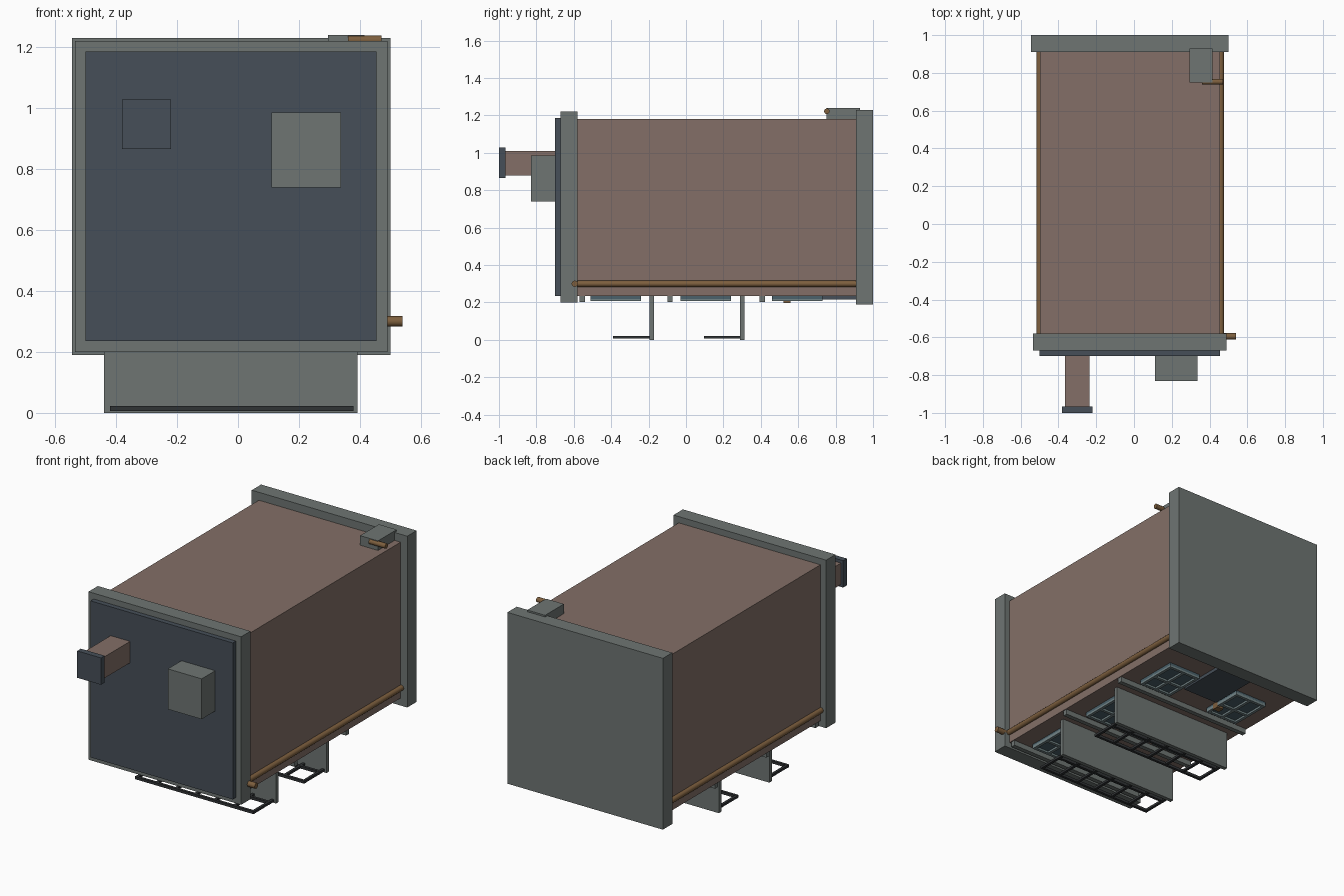
import bpy
import bmesh
from math import pi
from mathutils import Matrix, Vector

old = bpy.data.objects.get("Cube")
if old:
    bpy.data.objects.remove(old, do_unlink=True)


def material(name, r, g, b):
    m = bpy.data.materials.new(name)
    m.use_nodes = True
    m.diffuse_color = (r, g, b, 1)
    m.node_tree.nodes["Principled BSDF"].inputs["Base Color"].default_value = (r, g, b, 1)
    return m


stone = material("grey stone", .156, .178, .171)
brick = material("brown brick", .227, .159, .136)
slate = material("dark slate", .061, .078, .098)
copper = material("copper pipe", .205, .114, .048)
iron = material("black iron", .03, .033, .036)
glass = material("teal glass", .07, .12, .145)
trim = material("window trim", .17, .23, .24)


def finish(name, bm, mat):
    mesh = bpy.data.meshes.new(name)
    bm.to_mesh(mesh)
    bm.free()
    mesh.materials.append(mat)
    obj = bpy.data.objects.new(name, mesh)
    bpy.context.collection.objects.link(obj)
    return obj


def add_box(bm, x, y, z):
    """Add a box to bm from its (low, high) range on each axis."""
    ranges = (x, y, z)
    centre = Vector([(a + b) / 2 for a, b in ranges])
    size = Vector([b - a for a, b in ranges])
    bmesh.ops.create_cube(bm, size=1, matrix=Matrix.Translation(centre) @ Matrix.Diagonal(size).to_4x4())


def box(name, mat, x, y, z):
    bm = bmesh.new()
    add_box(bm, x, y, z)
    return finish(name, bm, mat)


def pipe(name, start, end, radius=.017):
    a, b = Vector(start), Vector(end)
    bm = bmesh.new()
    turn = (b - a).to_track_quat('Z', 'Y').to_matrix().to_4x4()
    bmesh.ops.create_cone(bm, cap_ends=True, segments=12, radius1=radius, radius2=radius,
                          depth=(b - a).length, matrix=Matrix.Translation((a + b) / 2) @ turn)
    for face in bm.faces:
        face.smooth = len(face.verts) == 4
    for edge in bm.edges:
        edge.smooth = all(len(f.verts) == 4 for f in edge.link_faces)
    return finish(name, bm, copper)


FACADE = .235
MID = -.022

# Building lying on its back wall, with its facade facing down
box("walls", brick, (-.497, .455), (-.6, .93), (FACADE, 1.182))
box("foundation", stone, (-.545, .5), (.91, 1), (.19, 1.23))
box("parapet", stone, (-.535, .49), (-.67, -.58), (.2, 1.22))
box("roof_panel", slate, (-.5, .455), (-.7, -.66), (FACADE, 1.185))

# Rooftop parts
box("chimney", brick, (-.365, -.235), (-.97, -.69), (.88, 1.01))
box("chimney_cap", slate, (-.38, -.22), (-1, -.965), (.865, 1.028))
box("roof_unit", stone, (.11, .337), (-.83, -.69), (.74, .985))

# Back wall unit and its outlet
box("wall_unit", stone, (.295, .415), (.75, .93), (1.175, 1.24))
pipe("unit_outlet", (.36, .753, 1.222), (.47, .753, 1.222), .015)

# Drain pipes down both sides, with a spout on one
for side, x in (("left", .46), ("right", -.5)):
    pipe(side + "_drain", (x, -.6, .3), (x, .93, .3))
pipe("drain_spout", (.45, -.595, .3), (.54, -.595, .3))

# Ledges between floors
for i, y in enumerate((-.555, -.085, .408)):
    box(f"ledge_{i + 1}", stone, (-.49, .45), (y - .014, y + .014), (.203, FACADE + .01))


def window(name, cx, cy, w=.22, h=.27, bar=.018):
    """Pane with a frame, a mullion and a transom."""
    x0, x1, y0, y1 = cx - w / 2, cx + w / 2, cy - h / 2, cy + h / 2
    box(name + "_glass", glass, (x0, x1), (y0, y1), (.219, FACADE + .01))
    bm = bmesh.new()
    depth = (.207, .225)
    for x in (x0, cx - bar / 2, x1 - bar):
        add_box(bm, (x, x + bar), (y0, y1), depth)
    for y in (y0, y0 + h * .4, y1 - bar):
        add_box(bm, (x0, x1), (y, y + bar), depth)
    finish(name + "_frame", bm, trim)


# Windows, with the door replacing the middle one on the ground floor
for floor, cy in enumerate((.595, .105, -.375)):
    for col, dx in enumerate((-.25, 0, .25)):
        if floor or dx:
            window(f"window_{floor + 1}_{col + 1}", MID + dx, cy)
box("door", slate, (MID - .12, MID + .12), (.57, .92), (.215, FACADE + .01))
box("door_lamp", copper, (-.205, -.16), (.52, .56), (.198, FACADE + .01))


def balcony(name, y):
    """Floor slab with an iron railing along its outer edge."""
    box(name + "_slab", stone, (-.44, .392), (y, y + .024), (.004, FACADE + .01))
    bm = bmesh.new()
    for top in (y - .195, y - .045):
        add_box(bm, (-.42, .378), (top, top + .016), (.006, .022))
    posts = 7
    for i in range(posts):
        x = -.42 + i * (.798 - .016) / (posts - 1)
        add_box(bm, (x, x + .016), (y - .19, y + .005), (.007, .021))
    finish(name + "_railing", bm, iron)


balcony("upper_balcony", -.195)
balcony("lower_balcony", .29)

# Rest the lowest slab edge on the ground
for obj in bpy.context.scene.objects:
    if "slab" in obj.name:
        for v in obj.data.vertices:
            if v.co.z < .01:
                v.co.z = 0
